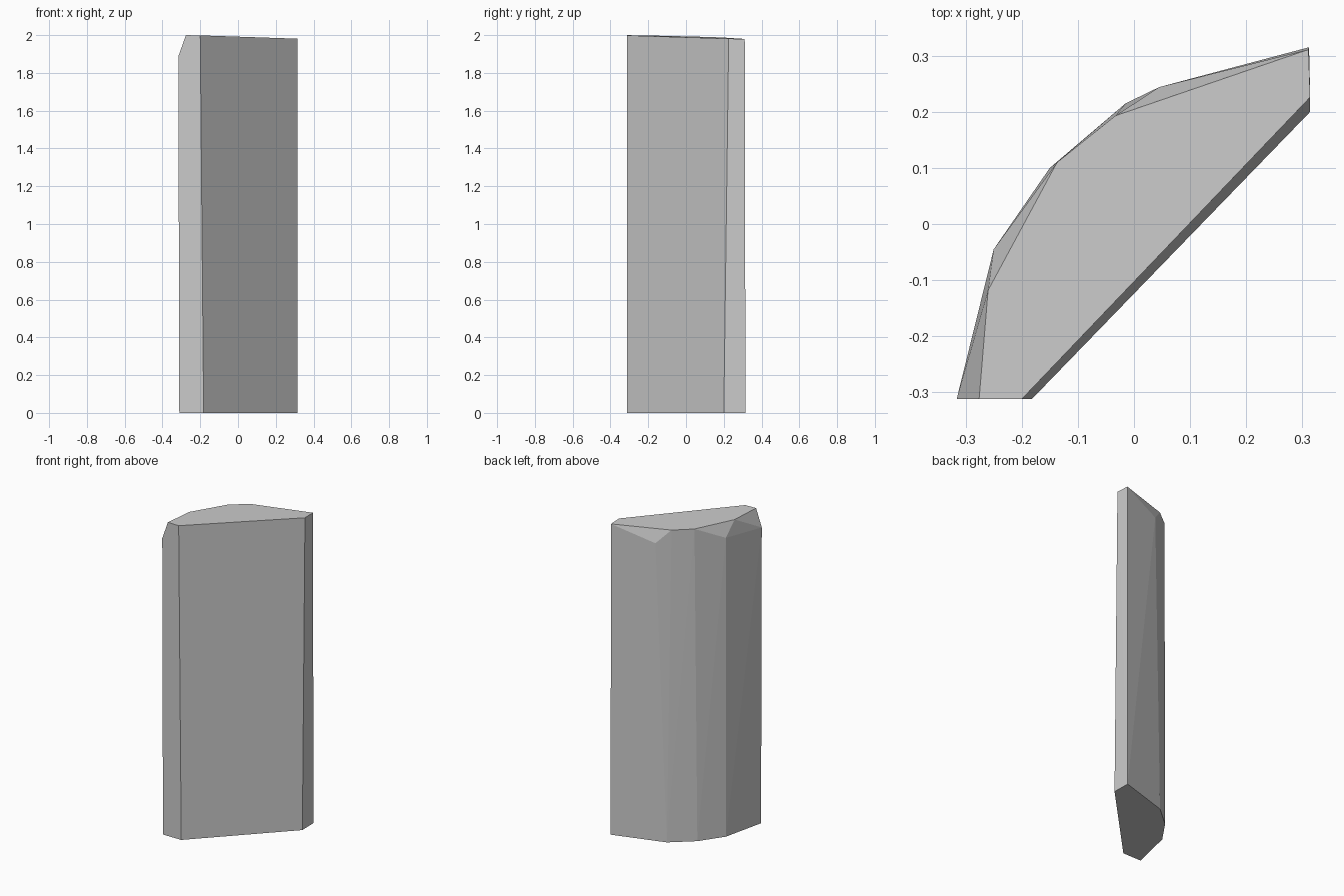
import bpy, bmesh

if "Cube" in bpy.data.objects:
    bpy.data.objects.remove(bpy.data.objects["Cube"])


def hull_object(name, points):
    """Flat-faced convex solid wrapped around the given points."""
    bm = bmesh.new()
    for p in points:
        bm.verts.new(p)
    res = bmesh.ops.convex_hull(bm, input=bm.verts[:])
    loose = [v for v in bm.verts if not v.link_faces]
    bmesh.ops.delete(bm, geom=loose, context='VERTS')
    bmesh.ops.dissolve_limit(bm, angle_limit=0.01, verts=bm.verts[:], edges=bm.edges[:])
    bmesh.ops.recalc_face_normals(bm, faces=bm.faces[:])
    mesh = bpy.data.meshes.new(name)
    bm.to_mesh(mesh)
    bm.free()
    obj = bpy.data.objects.new(name, mesh)
    bpy.context.collection.objects.link(obj)
    return obj


# Ground outline of the slab
base = [(-0.311, -0.312), (-0.182, -0.312), (0.314, 0.20), (0.312, 0.315),
        (-0.015, 0.215), (-0.15, 0.10), (-0.25, -0.045)]

# Slightly smaller outline of the gently sloping top
top = [(-0.276, -0.312), (-0.20, -0.312), (0.314, 0.226), (0.311, 0.311),
       (-0.033, 0.193), (-0.137, 0.11), (-0.26, -0.118)]

# Corners where the chipped facets begin below the top edge
chips = [(-0.316, -0.312, 1.887), (-0.25, -0.045, 1.905), (0.045, 0.244, 1.902)]

points = [(x, y, 0) for x, y in base]
points += [(x, y, 1.99 - 0.0165 * (x + y)) for x, y in top]
points += chips
hull_object("stone_slab", points)
